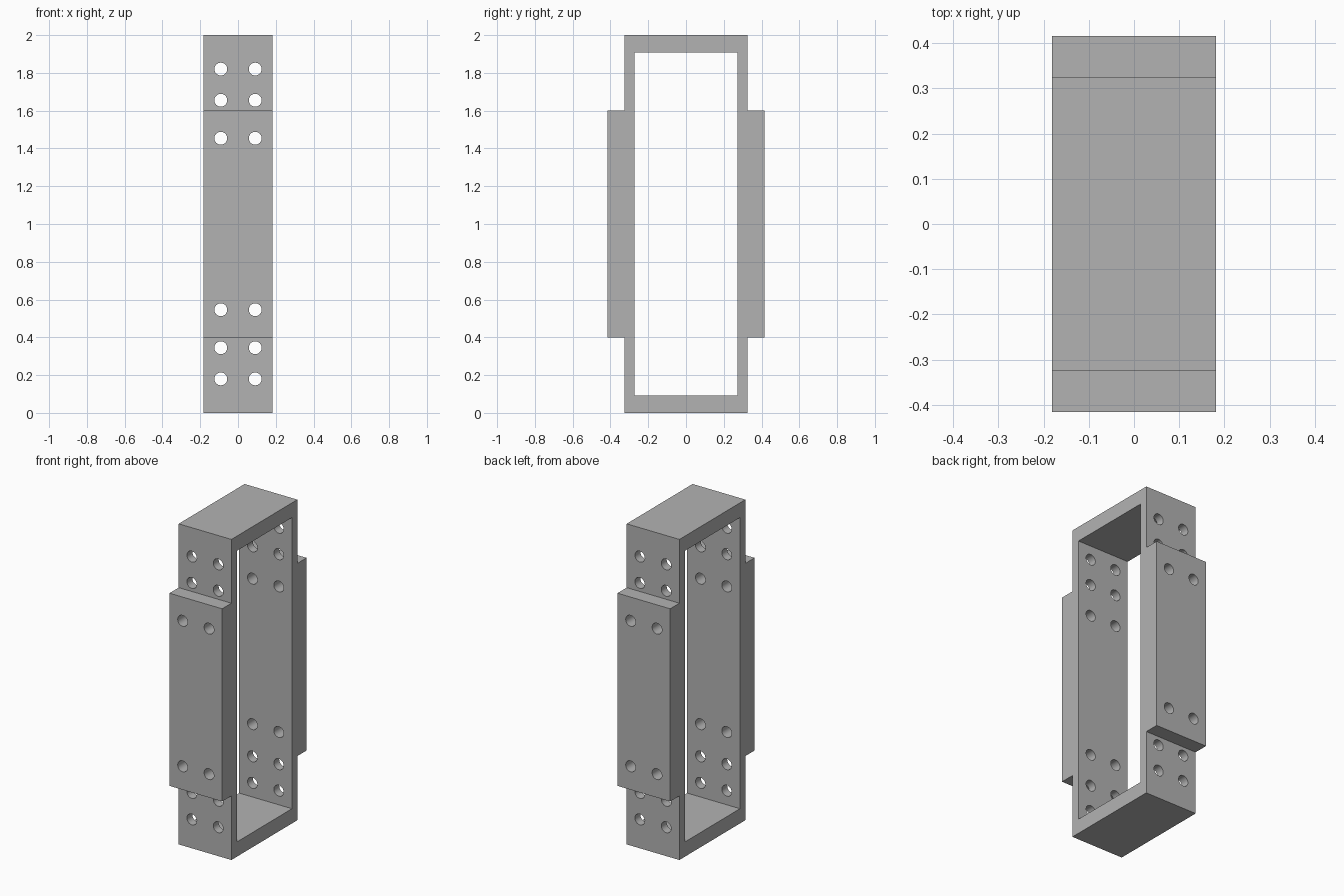
import bpy
import bmesh
from mathutils import Matrix

default = bpy.data.objects.get("Cube")
if default:
    bpy.data.objects.remove(default, do_unlink=True)

HALF_WIDTH = 0.182
HEIGHT = 2.0
FRAME_Y, PAD_Y, INNER_Y = 0.325, 0.416, 0.272
PAD_LOW, PAD_HIGH = 0.4, 1.602
WALL = 0.092
HOLE_X, HOLE_RADIUS = 0.091, 0.034
HOLE_HEIGHTS = (0.18, 0.345, 0.546)

grey = bpy.data.materials.new("plain grey")
grey.use_nodes = True
grey.diffuse_color = (0.45, 0.45, 0.45, 1)
grey.node_tree.nodes["Principled BSDF"].inputs["Base Color"].default_value = grey.diffuse_color


def make_object(name, bm):
    bmesh.ops.recalc_face_normals(bm, faces=bm.faces)
    mesh = bpy.data.meshes.new(name)
    bm.to_mesh(mesh)
    bm.free()
    mesh.materials.append(grey)
    obj = bpy.data.objects.new(name, mesh)
    bpy.context.collection.objects.link(obj)
    return obj


def cut(target, cutter):
    cutter.hide_render = True
    mod = target.modifiers.new("cut", 'BOOLEAN')
    mod.operation = 'DIFFERENCE'
    mod.solver = 'EXACT'
    mod.object = cutter
    bpy.ops.object.select_all(action='DESELECT')
    bpy.context.view_layer.objects.active = target
    target.select_set(True)
    bpy.ops.object.modifier_apply(modifier=mod.name)
    bpy.data.objects.remove(cutter, do_unlink=True)


# Stepped side profile, mirrored front to back and extruded across the width
half = [(FRAME_Y, 0), (FRAME_Y, PAD_LOW), (PAD_Y, PAD_LOW),
        (PAD_Y, PAD_HIGH), (FRAME_Y, PAD_HIGH), (FRAME_Y, HEIGHT)]
outline = half + [(-y, z) for y, z in reversed(half)]
bm = bmesh.new()
face = bm.faces.new([bm.verts.new((-HALF_WIDTH, y, z)) for y, z in outline])
extruded = bmesh.ops.extrude_face_region(bm, geom=[face])["geom"]
bmesh.ops.translate(bm, vec=(2 * HALF_WIDTH, 0, 0),
                    verts=[v for v in extruded if isinstance(v, bmesh.types.BMVert)])
frame = make_object("bracket_frame", bm)

# Rectangular opening from side to side
bm = bmesh.new()
bmesh.ops.create_cube(bm, size=1, matrix=Matrix.Translation((0, 0, HEIGHT / 2))
                      @ Matrix.Diagonal((1, 2 * INNER_Y, HEIGHT - 2 * WALL, 1)))
cut(frame, make_object("opening_cutter", bm))

# Bolt holes through the front and back walls
bm = bmesh.new()
for low in HOLE_HEIGHTS:
    for z in (low, HEIGHT - low):
        for x in (-HOLE_X, HOLE_X):
            bmesh.ops.create_cone(
                bm, cap_ends=True, segments=32, radius1=HOLE_RADIUS,
                radius2=HOLE_RADIUS, depth=2,
                matrix=Matrix.Translation((x, 0, z)) @ Matrix.Rotation(1.570796, 4, 'X'))
cut(frame, make_object("bolt_hole_cutter", bm))

bpy.ops.object.shade_smooth_by_angle()
